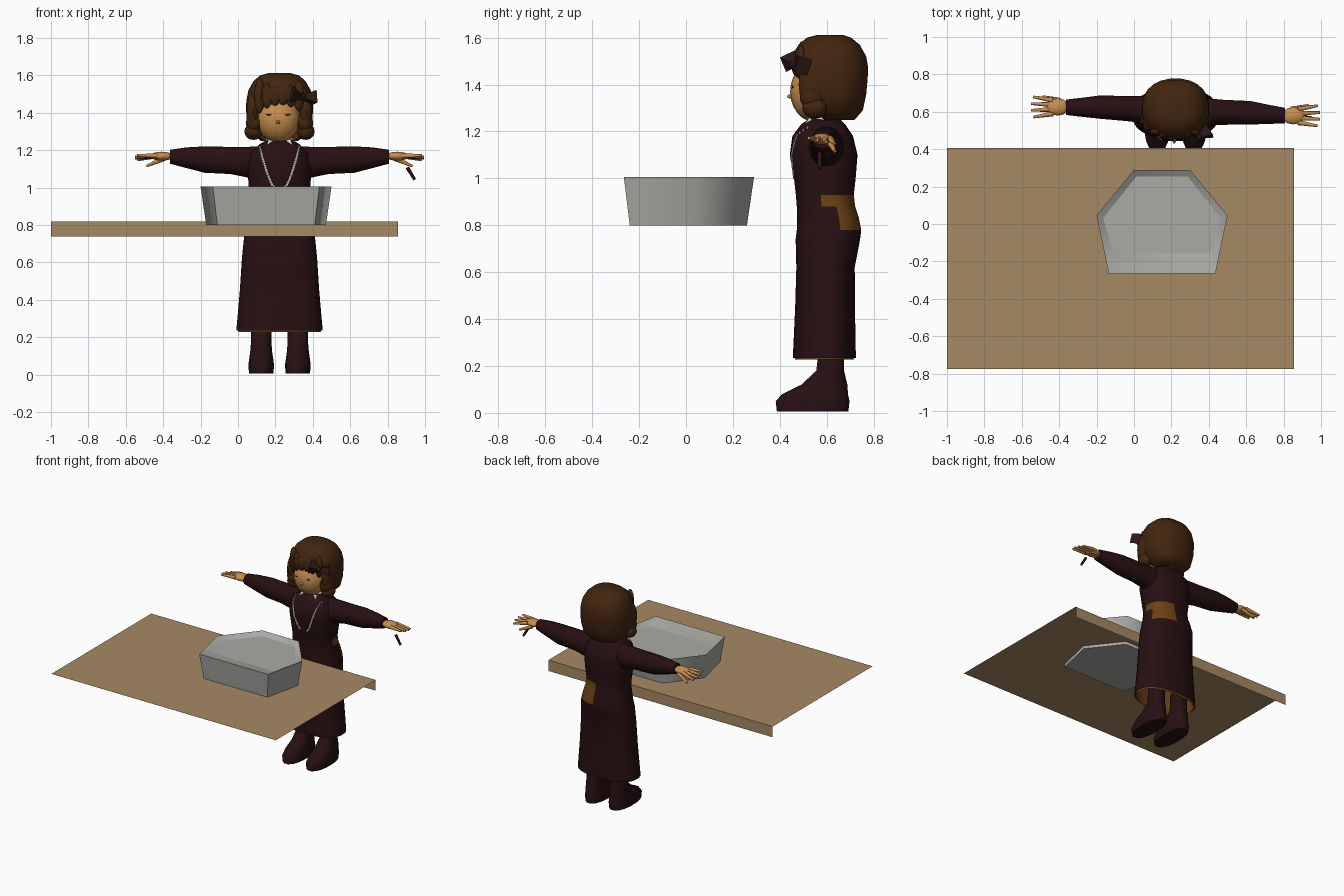
import bpy, bmesh, math
from mathutils import Vector
from mathutils.bvhtree import BVHTree

if "Cube" in bpy.data.objects:
    bpy.data.objects.remove(bpy.data.objects["Cube"])

CX = 0.222  # figure centre line


def material(name, r, g, b):
    m = bpy.data.materials.new(name)
    m.use_nodes = True
    m.diffuse_color = (r, g, b, 1)
    node = m.node_tree.nodes["Principled BSDF"]
    node.inputs["Base Color"].default_value = (r, g, b, 1)
    node.inputs["Roughness"].default_value = 0.8
    return m


WOOD = material("tan wood", 0.38, 0.25, 0.125)
GREY = material("basin grey", 0.40, 0.40, 0.38)
DRESS = material("dark maroon", 0.02, 0.005, 0.006)
HAIR = material("brown hair", 0.055, 0.019, 0.005)
SKIN = material("warm skin", 0.56, 0.27, 0.08)
WHITE = material("white lace", 0.6, 0.6, 0.58)
LINING = material("ochre lining", 0.15, 0.055, 0.008)
RIBBON = material("dark ribbon", 0.025, 0.009, 0.008)


def finish(name, bm, mats, angle=50):
    bmesh.ops.recalc_face_normals(bm, faces=bm.faces)
    me = bpy.data.meshes.new(name)
    bm.to_mesh(me)
    bm.free()
    for m in mats:
        me.materials.append(m)
    ob = bpy.data.objects.new(name, me)
    bpy.context.collection.objects.link(ob)
    bpy.ops.object.select_all(action="DESELECT")
    ob.select_set(True)
    bpy.context.view_layer.objects.active = ob
    if angle:
        bpy.ops.object.shade_smooth_by_angle(angle=math.radians(angle))
    return ob


def skin_loops(loops, caps=(True, True)):
    """Bridge point loops of equal length into a bmesh."""
    bm = bmesh.new()
    rows = [[bm.verts.new(p) for p in loop] for loop in loops]
    n = len(rows[0])
    for lo, hi in zip(rows, rows[1:]):
        for i in range(n):
            j = (i + 1) % n
            bm.faces.new((lo[i], lo[j], hi[j], hi[i]))
    if caps[0]:
        bm.faces.new(rows[0])
    if caps[1]:
        bm.faces.new(rows[-1])
    return bm


def rings(stations, axis="z", n=20, power=2.0):
    """Each station: position on the axis, centre pair, radius pair."""
    loops = []
    for t, a, b, ra, rb in stations:
        loop = []
        for i in range(n):
            w = 2 * math.pi * (i + 0.5) / n
            c, s = math.cos(w), math.sin(w)
            u = a + ra * math.copysign(abs(c) ** (2 / power), c)
            v = b + rb * math.copysign(abs(s) ** (2 / power), s)
            loop.append((u, v, t) if axis == "z" else (t, u, v))
        loops.append(loop)
    return loops


def blob(name, mat, loc, size, seg=12):
    bm = bmesh.new()
    bmesh.ops.create_uvsphere(bm, u_segments=seg, v_segments=seg // 2 + 2, radius=1)
    for v in bm.verts:
        v.co = Vector(loc) + v.co * Vector(size)
    return finish(name, bm, [mat])


def spike(name, mat, start, end, r1, r2, seg=8, angle=50):
    start, end = Vector(start), Vector(end)
    bm = bmesh.new()
    bmesh.ops.create_cone(bm, cap_ends=True, segments=seg, radius1=r1, radius2=r2,
                          depth=(end - start).length)
    rot = Vector((0, 0, 1)).rotation_difference(end - start).to_matrix()
    for v in bm.verts:
        v.co = (start + end) / 2 + rot @ v.co
    return finish(name, bm, [mat], angle)


# Table top with a hanging rear apron, both single sheets
bm = bmesh.new()
edge = [[bm.verts.new((x, y, z)) for x in (-1, 0.855)]
        for y, z in ((-0.775, 0.82), (0.405, 0.82), (0.405, 0.74))]
for a, b in zip(edge, edge[1:]):
    bm.faces.new((a[0], a[1], b[1], b[0]))
finish("table", bm, [WOOD], 0)


# Six-sided basin, its half outline mirrored about x = 0.15
def hexagon(z, half):
    pts = half + [(-x, y) for x, y in reversed(half)]
    return [(0.15 + x, y, z) for x, y in pts]


base = hexagon(0.80, [(0.14, 0.26), (0.32, 0.03), (0.26, -0.24)])
rim = hexagon(1.005, [(0.15, 0.29), (0.35, 0.045), (0.285, -0.265)])
well = hexagon(0.98, [(0.137, 0.255), (0.315, 0.03), (0.258, -0.155)])
finish("basin", skin_loops([base, rim, well], (True, False)), [GREY], 72)
bm = bmesh.new()
bm.faces.new([bm.verts.new(p) for p in well])
finish("basin_floor", bm, [GREY], 0)

# Dress body with an ochre sash patch on the left rear of the waist
body = [(0.235, CX, 0.59, 0.232, 0.135), (0.45, CX, 0.593, 0.213, 0.128),
        (0.62, CX, 0.595, 0.202, 0.125), (0.74, CX, 0.605, 0.19, 0.138),
        (0.78, CX, 0.61, 0.182, 0.138), (0.83, CX, 0.605, 0.17, 0.133),
        (0.88, CX, 0.597, 0.158, 0.125), (0.93, CX, 0.592, 0.156, 0.124),
        (1.0, CX, 0.592, 0.165, 0.132), (1.1, CX, 0.587, 0.172, 0.145),
        (1.18, CX, 0.583, 0.16, 0.13), (1.23, CX, 0.585, 0.11, 0.095),
        (1.255, CX, 0.59, 0.07, 0.065)]
bm = skin_loops(rings(body, n=32, power=2.4), (False, True))
dress_tree = BVHTree.FromBMesh(bm)
for f in bm.faces:
    c = f.calc_center_median()
    band = 0.88 < c.z < 0.93 and c.y > 0.58
    tail = 0.78 < c.z < 0.89 and c.y > 0.655
    f.material_index = int(c.x > CX + 0.03 and (band or tail))
finish("dress", bm, [DRESS, LINING])
finish("skirt_lining", skin_loops(rings(
    [(0.228, CX, 0.59, 0.222, 0.126), (0.5, CX, 0.593, 0.19, 0.11)],
    n=32, power=2.4), (False, True)), [LINING])

# Boots
boot = [(0.005, 0.54, 0.066, 0.155), (0.05, 0.54, 0.07, 0.16), (0.08, 0.55, 0.066, 0.143),
        (0.12, 0.59, 0.06, 0.1), (0.18, 0.615, 0.055, 0.06), (0.3, 0.62, 0.058, 0.052)]
for side, s in (("left", 1), ("right", -1)):
    x = CX + s * 0.098
    finish(side + "_boot", skin_loops(rings(
        [(z, x, y, rx, ry) for z, y, rx, ry in boot], n=16, power=2.3)), [DRESS])

# Sleeves and hands
sleeve = [(0.08, 0.60, 1.13, 0.075, 0.095), (0.16, 0.605, 1.135, 0.075, 0.085),
          (0.26, 0.607, 1.145, 0.068, 0.074), (0.40, 0.61, 1.15, 0.064, 0.072),
          (0.50, 0.605, 1.16, 0.052, 0.056), (0.585, 0.602, 1.165, 0.042, 0.038)]
for side, s in (("left", 1), ("right", -1)):
    def shift(d):
        return -s * 0.022 * d / 0.58

    finish(side + "_sleeve", skin_loops(rings(
        [(CX + s * d, y + shift(d), z, ry, rz) for d, y, z, ry, rz in sleeve],
        axis="x", n=16)), [DRESS])
    hy = 0.602 + shift(0.62)
    blob(side + "_palm", SKIN, (CX + s * 0.63, hy, 1.168), (0.062, 0.046, 0.024))
    for i in range(4):
        off = (i - 1.5) * 0.024
        reach = 0.778 - 0.012 * abs(i - 1.5)
        spike(f"{side}_finger_{i + 1}", SKIN, (CX + s * 0.655, hy + off, 1.17),
              (CX + s * reach, hy + off * 1.5, 1.172 - 0.008 * i), 0.014, 0.007)
    spike(side + "_thumb", SKIN, (CX + s * 0.62, hy + 0.035, 1.155),
          (CX + s * 0.71, hy + 0.056, 1.115), 0.015, 0.007)

# Small charm hanging beneath the left hand
spike("hanging_charm", RIBBON, (0.905, 0.57, 1.108), (0.945, 0.57, 1.042), 0.01, 0.008)

# Neck, collar and lace running down the chest in a V
spike("neck", SKIN, (CX, 0.59, 1.23), (CX, 0.585, 1.32), 0.055, 0.05, 14)
finish("collar_band", skin_loops(rings(
    [(1.235, CX, 0.592, 0.085, 0.075), (1.28, CX, 0.592, 0.066, 0.062)]),
    (False, False)), [WHITE])
for side, s in (("left", 1), ("right", -1)):
    for i in range(20):
        t = i / 19
        x = CX + s * (0.03 + 0.075 * (1 - t) ** 0.7)
        z = 1.215 - 0.21 * t
        hit = dress_tree.ray_cast(Vector((x, 0, z)), Vector((0, 1, 0)))[0]
        if hit:
            blob(f"{side}_lace_{i + 1}", WHITE, hit, (0.007, 0.005, 0.009), 6)
    hit = dress_tree.ray_cast(Vector((CX + s * 0.06, 0, 1.21)), Vector((0, 1, 0)))[0]
    spike(side + "_collar_point", WHITE, (CX + s * 0.05, 0.535, 1.248),
          hit + Vector((s * 0.01, 0, -0.012)), 0.018, 0.004, 4)

# Head and face
FX = 0.215
blob("head", SKIN, (FX, 0.55, 1.37), (0.118, 0.106, 0.13), 20)
spike("nose", SKIN, (FX, 0.46, 1.352), (FX, 0.432, 1.348), 0.016, 0.005)
for side, s in (("left", 1), ("right", -1)):
    blob(side + "_eyelash", HAIR, (FX + s * 0.045, 0.455, 1.39), (0.02, 0.004, 0.004), 8)

# Rounded bob of hair, open around the face
bob = [(1.25, CX, 0.64, 0.10, 0.08), (1.29, CX, 0.63, 0.155, 0.125),
       (1.36, CX, 0.62, 0.176, 0.15), (1.43, CX, 0.615, 0.181, 0.161),
       (1.47, CX, 0.615, 0.178, 0.163), (1.52, CX, 0.612, 0.168, 0.158),
       (1.57, CX, 0.61, 0.14, 0.132), (1.60, CX, 0.61, 0.105, 0.095),
       (1.612, CX, 0.615, 0.06, 0.055)]
bm = skin_loops(rings(bob, n=24, power=2.3))
hole = [f for f in bm.faces if f.calc_center_median().z < 1.46
        and f.calc_center_median().y < 0.56
        and abs(f.calc_center_median().x - CX) < 0.15]
bmesh.ops.delete(bm, geom=hole, context="FACES")
finish("hair_bob", bm, [HAIR])
for i, drop in enumerate((0.075, 0.05, 0.035, 0.03, 0.04, 0.06)):
    x = 0.115 + i * 0.042
    y = 0.468 + 2.2 * (x - CX) ** 2
    blob(f"fringe_{i + 1}", HAIR, (x, y, 1.49), (0.03, 0.02, drop + 0.02), 10)
for side, s in (("left", 1), ("right", -1)):
    blob(side + "_side_hair", HAIR, (CX + s * 0.142, 0.545, 1.40), (0.036, 0.065, 0.11))
    blob(side + "_upper_curl", HAIR, (CX + s * 0.135, 0.535, 1.345), (0.045, 0.05, 0.05))
    blob(side + "_lower_curl", HAIR, (CX + s * 0.14, 0.55, 1.30), (0.048, 0.055, 0.045))

# Hair bow: two four-sided loops and a knot
knot = Vector((0.345, 0.465, 1.485))
for side, reach in (("inner", (-0.06, -0.02, 0.015)), ("outer", (0.06, 0.035, -0.005))):
    spike(side + "_bow_loop", RIBBON, knot + Vector(reach), knot, 0.05, 0.012, 4, 20)
blob("bow_knot", RIBBON, knot, (0.018, 0.022, 0.02), 8)
